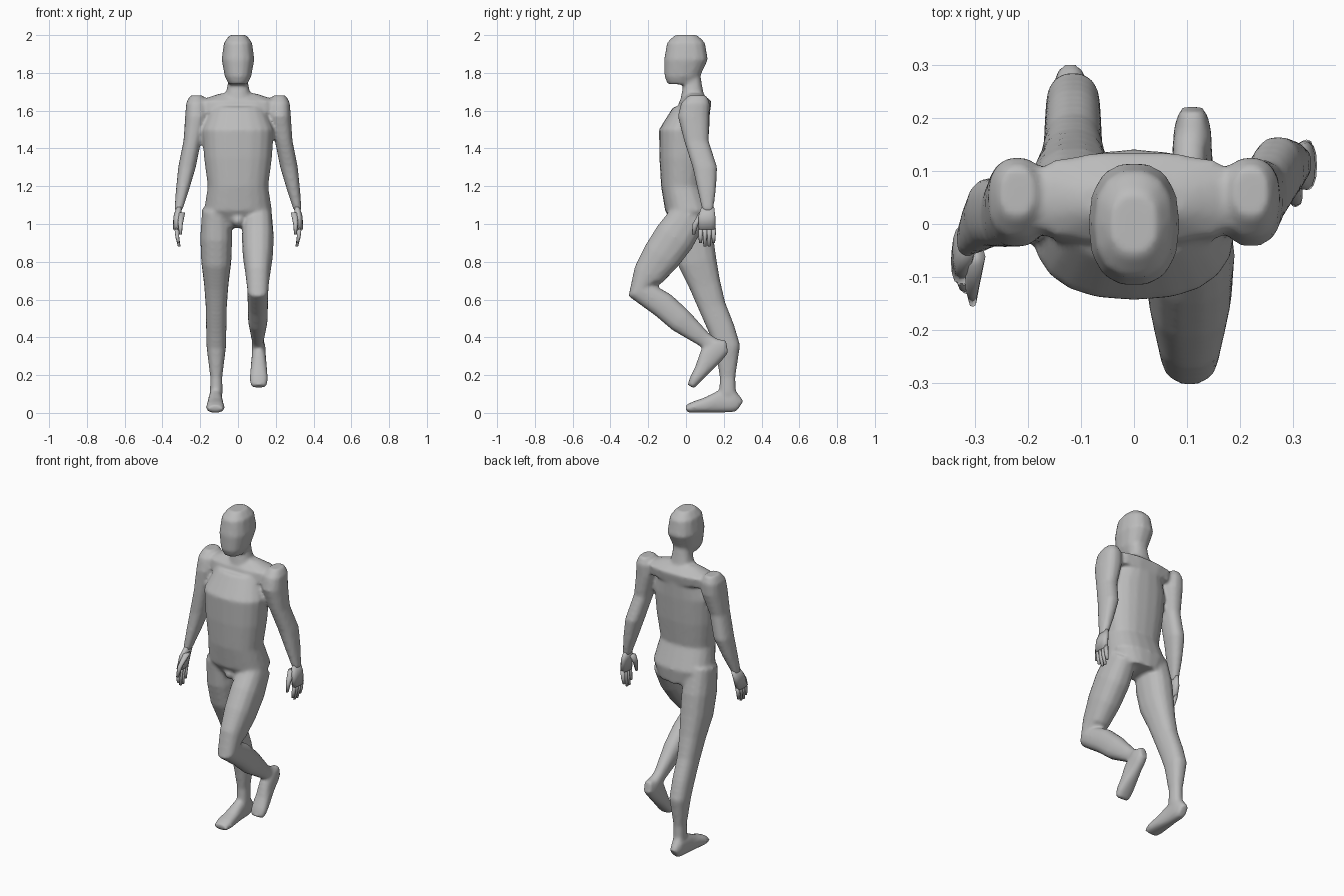
import bpy, bmesh, math
from mathutils import Vector, Matrix

cube = bpy.data.objects.get("Cube")
if cube:
    bpy.data.objects.remove(cube, do_unlink=True)

GREY = (.5, .5, .5, 1)
skin = bpy.data.materials.new("plain grey")
skin.use_nodes = True
skin.diffuse_color = GREY
skin.node_tree.nodes["Principled BSDF"].inputs["Base Color"].default_value = GREY


def rounded(value, power):
    """Squared-off circle coordinate."""
    return math.copysign(abs(value) ** (2 / power), value)


def loft(bm, rings, place, tilt=False, sides=14, power=2.4):
    """Closed tube through rings of y, z, half width and half depth."""
    centres = [Vector((0, y, z)) for y, z, width, depth in rings]
    loops = []
    for index, (y, z, width, depth) in enumerate(rings):
        front = Vector((0, -1, 0))
        if tilt:
            # Turn the section square to the path
            before = centres[max(index - 1, 0)]
            after = centres[min(index + 1, len(centres) - 1)]
            front = (after - before).normalized().cross(Vector((-1, 0, 0)))
        loop = []
        for step in range(sides):
            angle = math.tau * step / sides
            across = Vector((width * rounded(math.cos(angle), power), 0, 0))
            along = front * depth * rounded(math.sin(angle), power)
            loop.append(bm.verts.new(place(centres[index] + across + along)))
        loops.append(loop)
    faces = [bm.faces.new(loops[0]), bm.faces.new(loops[-1])]
    for upper, lower in zip(loops, loops[1:]):
        for step in range(sides):
            following = (step + 1) % sides
            faces.append(bm.faces.new((upper[step], upper[following],
                                       lower[following], lower[step])))
    bmesh.ops.recalc_face_normals(bm, faces=faces)


def proportioned(points, ratio):
    """Give every ring a depth in proportion to its width."""
    return [(y, z, width, width * ratio) for y, z, width in points]


def shifted(x):
    """Placement that only moves a part sideways."""
    return lambda point: point + Vector((x, 0, 0))


def left_arm_place(point):
    """Let the arm hang outward to the wrist, then curl the fingers in."""
    drop = max(0, 1.55 - point.z)
    curl = max(0, .95 - point.z) * .2
    return point + Vector((.22 + min(drop * .2, .105) - curl, 0, 0))


def right_arm_place(point):
    """Mirror the left arm and swing it forward below the shoulder."""
    hanging = left_arm_place(point)
    swing = max(0, 1.55 - point.z) * .31
    return Vector((-hanging.x, hanging.y - swing, hanging.z))


def raised_foot_place(point):
    """Hang the lifted foot toe down."""
    turned = Matrix.Rotation(math.pi / 4, 3, 'X') @ point
    return turned + Vector((.11, .04, .125))


def finish(name, bm):
    mesh = bpy.data.meshes.new(name)
    bm.to_mesh(mesh)
    bm.free()
    mesh.materials.append(skin)
    mesh.shade_smooth()
    obj = bpy.data.objects.new(name, mesh)
    bpy.context.collection.objects.link(obj)
    return obj


# Profiles of y, z and half width, from the top down
head = [(0, 2, .045), (0, 1.96, .075), (0, 1.87, .087), (-.02, 1.78, .07), (-.03, 1.74, .05)]
neck = [(.03, 1.8, .05), (.035, 1.74, .055), (.035, 1.67, .07)]
yoke = [(.045, 1.69, .1), (.05, 1.65, .22), (.04, 1.59, .22)]
torso = [(.03, 1.62, .14), (-.01, 1.5, .19), (-.015, 1.35, .18),
         (-.02, 1.2, .16), (.015, 1.07, .18), (.04, .98, .13)]
arm = [(.06, 1.68, .035), (.05, 1.64, .055), (.04, 1.57, .06), (.055, 1.44, .047),
       (.1, 1.3, .047), (.11, 1.18, .035), (.115, 1.07, .021)]
palm = [(.115, 1.09, .015), (.11, 1.04, .02), (.11, .97, .02)]
thumb = [(.09, 1.06, .018), (.05, 1, .013), (.04, .945, .007)]

# Both legs share their thickness from hip to ankle
leg_widths = (.075, .085, .08, .065, .056, .054, .052, .032, .034)
standing_path = [(.01, 1.08), (.035, .93), (.06, .8), (.1, .68), (.14, .56),
                 (.19, .44), (.22, .35), (.22, .19), (.22, .1)]
raised_path = [(.02, 1.05), (-.06, .93), (-.13, .83), (-.2, .73), (-.24, .65),
               (-.12, .57), (-.03, .49), (.1, .385), (.15, .35)]

# The sole is flat, so each ring is centred at its own half height
foot_profile = [(.285, .035, .025), (.25, .06, .036), (.18, .06, .038),
                (.1, .04, .045), (.04, .03, .05), (0, .02, .04)]
foot = [(y, height, width, height) for y, height, width in foot_profile]

# One continuous skin fused from head, trunk and limbs
body = bmesh.new()
middle = shifted(0)
loft(body, proportioned(head, 1.35), middle)
loft(body, proportioned(neck, .9), middle)
loft(body, proportioned(yoke, .4), middle)
loft(body, proportioned(torso, .7), middle, sides=20)
for path, x in ((standing_path, -.115), (raised_path, .105)):
    leg = [(y, z, width) for (y, z), width in zip(path, leg_widths)]
    loft(body, proportioned(leg, 1.3), shifted(x), tilt=True)
for place in (shifted(-.12), raised_foot_place):
    loft(body, foot, place, tilt=True)
for place in (left_arm_place, right_arm_place):
    loft(body, proportioned(arm, 1.4), place)
bmesh.ops.create_icosphere(body, subdivisions=2, radius=.035,
                           matrix=Matrix.Translation((0, -.07, 1.02)))
figure = finish("body", body)
fuse = figure.modifiers.new("Fuse", 'REMESH')
fuse.mode = 'VOXEL'
fuse.voxel_size = .01
fuse.use_smooth_shade = True
soften = figure.modifiers.new("Soften", 'SMOOTH')
soften.iterations = 6

# Hands, each with four fingers and a thumb
for name, place in (("left_hand", left_arm_place), ("right_hand", right_arm_place)):
    hand = bmesh.new()
    loft(hand, proportioned(palm, 2.3), place)
    for number, tip in enumerate((.9, .88, .88, .9)):
        y = .077 + .023 * number
        digit = [(y, .98, .012), (y, .93, .01), (y, tip, .007)]
        loft(hand, proportioned(digit, 1.1), place, sides=8)
    loft(hand, proportioned(thumb, 1.2),
         lambda point: place(point - Vector((.02, 0, 0))), sides=8)
    finish(name, hand)
